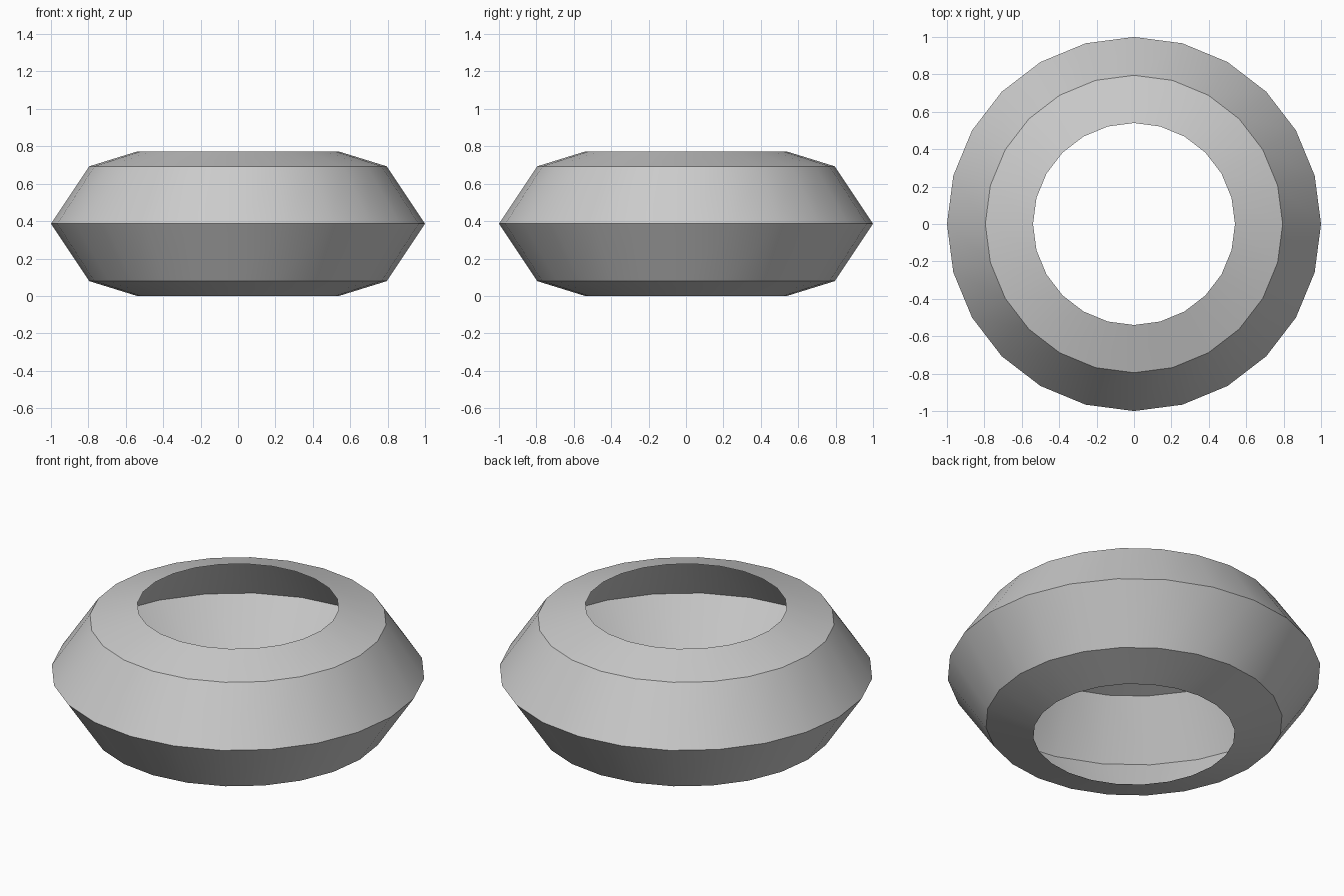
import bpy, bmesh
from math import cos, sin, tau

if "Cube" in bpy.data.objects:
    bpy.data.objects.remove(bpy.data.objects["Cube"])

SIDES = 24
# Open shell profile: (radius, height) from bottom rim to top rim
PROFILE = [(0.54, 0.0), (0.795, 0.079), (1.0, 0.386), (0.795, 0.693), (0.54, 0.772)]

bm = bmesh.new()
rings = [[bm.verts.new((r * cos(tau * i / SIDES), r * sin(tau * i / SIDES), z))
          for i in range(SIDES)] for r, z in PROFILE]

# Skin neighbouring rings; both holes stay open
for low, high in zip(rings, rings[1:]):
    for i in range(SIDES):
        j = (i + 1) % SIDES
        bm.faces.new((low[i], low[j], high[j], high[i]))

mesh = bpy.data.meshes.new("ring_shell")
bm.to_mesh(mesh)
bm.free()
shell = bpy.data.objects.new("ring_shell", mesh)
bpy.context.collection.objects.link(shell)

# Smooth around the ring, sharp at the profile creases
bpy.context.view_layer.objects.active = shell
shell.select_set(True)
bpy.ops.object.shade_smooth_by_angle(angle=tau / 12)
